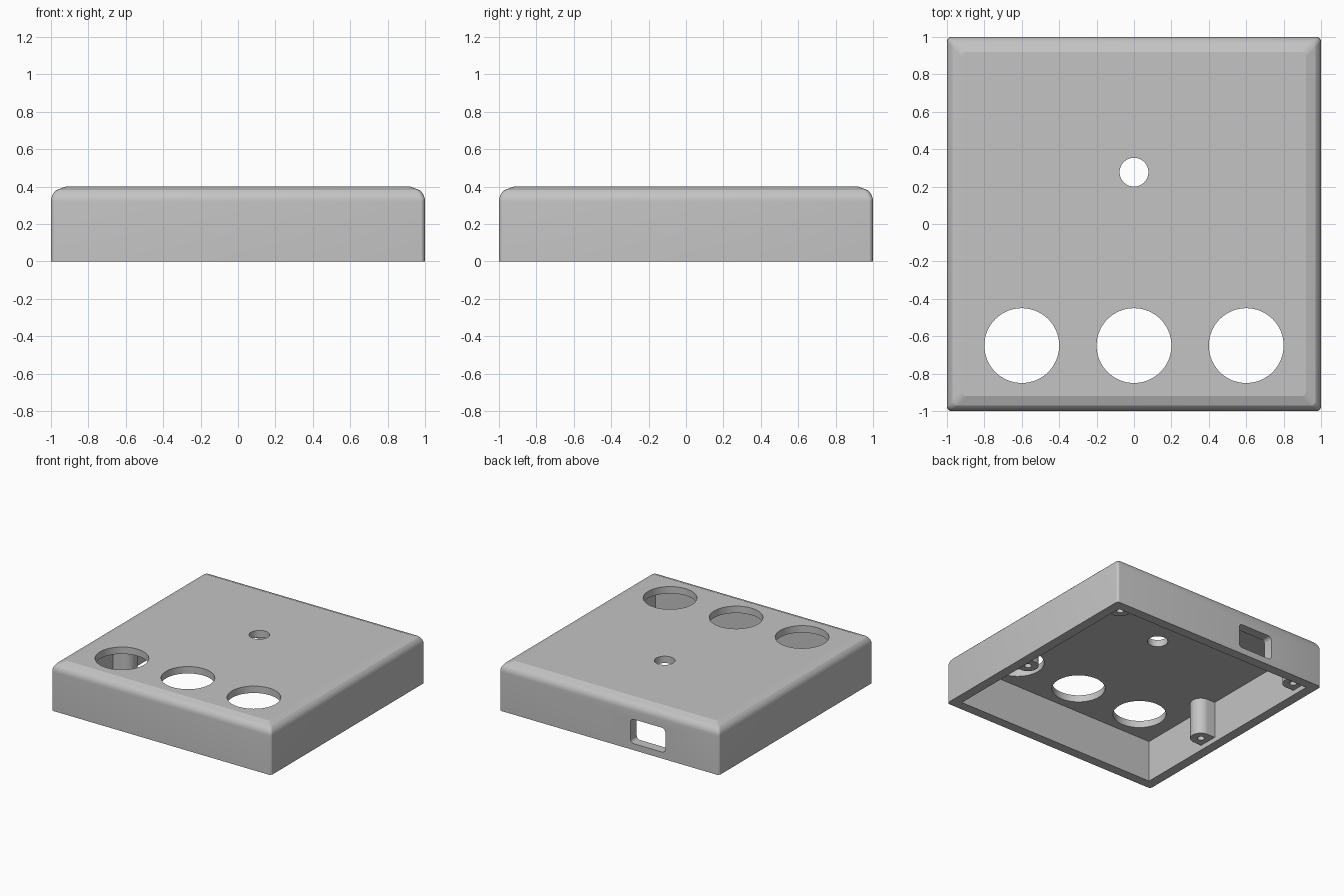
import bpy, bmesh
from math import sin, cos, pi, radians

cube = bpy.data.objects.get("Cube")
if cube:
    bpy.data.objects.remove(cube, do_unlink=True)

# Single plastic colour
GREY = (0.55, 0.55, 0.55, 1)
plastic = bpy.data.materials.new("grey_plastic")
plastic.use_nodes = True
plastic.diffuse_color = GREY
plastic.node_tree.nodes["Principled BSDF"].inputs["Base Color"].default_value = GREY


def loft(name, rings):
    """Closed solid through matching rings of 3D points."""
    bm = bmesh.new()
    loops = [[bm.verts.new(p) for p in ring] for ring in rings]
    n = len(loops[0])
    for a, b in zip(loops, loops[1:]):
        for i in range(n):
            j = (i + 1) % n
            bm.faces.new((a[i], a[j], b[j], b[i]))
    bm.faces.new(loops[0][::-1])
    bm.faces.new(loops[-1])
    bmesh.ops.recalc_face_normals(bm, faces=bm.faces)
    mesh = bpy.data.meshes.new(name)
    bm.to_mesh(mesh)
    bm.free()
    mesh.materials.append(plastic)
    obj = bpy.data.objects.new(name, mesh)
    bpy.context.collection.objects.link(obj)
    return obj


def rounded_rect(hw, hh, r, steps=4):
    pts = []
    for k, (sx, sy) in enumerate(((1, 1), (-1, 1), (-1, -1), (1, -1))):
        for s in range(steps + 1):
            a = (k + s / steps) * pi / 2
            pts.append((sx * (hw - r) + r * cos(a), sy * (hh - r) + r * sin(a)))
    return pts


def cylinder(name, x, y, r, z0, z1, n=64):
    circle = [(x + r * cos(2 * pi * i / n), y + r * sin(2 * pi * i / n)) for i in range(n)]
    return loft(name, [[(px, py, z) for px, py in circle] for z in (z0, z1)])


def activate(obj):
    bpy.ops.object.select_all(action='DESELECT')
    bpy.context.view_layer.objects.active = obj
    obj.select_set(True)


def cut(obj, cutter):
    cutter.hide_render = True
    activate(obj)
    mod = obj.modifiers.new("cut", 'BOOLEAN')
    mod.operation = 'DIFFERENCE'
    mod.solver = 'EXACT'
    mod.object = cutter
    bpy.ops.object.modifier_apply(modifier=mod.name)
    bpy.data.objects.remove(cutter, do_unlink=True)


def finish(obj):
    """Smooth curved sides, flat top and underside faces."""
    activate(obj)
    bpy.ops.object.shade_smooth_by_angle(angle=radians(18))
    for face in obj.data.polygons:
        if abs(face.normal.z) > 0.9:
            face.use_smooth = False


# Outer shell: rounded top edges ending in a flat band round the top
WALL, CEILING, FILLET = 0.92, 0.343, 0.08
profile = [(1, 0)]
for degrees in (0, 10, 20, 30, 40, 50, 90):
    a = radians(degrees)
    profile.append((1 - FILLET + FILLET * cos(a), 0.4 - FILLET + FILLET * sin(a)))
case = loft("case", [[(x, y, z) for x, y in rounded_rect(h, h, 0.025)] for h, z in profile])

# Open underside
square = ((WALL, WALL), (-WALL, WALL), (-WALL, -WALL), (WALL, -WALL))
cut(case, loft("cavity", [[(x, y, z) for x, y in square] for z in (-0.1, CEILING)]))

# Three large holes and one small hole in the top
for x in (-0.6, 0, 0.6):
    cut(case, cylinder("large_hole", x, -0.65, 0.2, 0.2, 0.5))
cut(case, cylinder("small_hole", 0, 0.277, 0.077, 0.2, 0.5))

# Rounded socket window in the back wall
window = rounded_rect(0.158, 0.1, 0.03)
cut(case, loft("window", [[(x - 0.354, y, z + 0.153) for x, z in window] for y in (0.8, 1.1)]))
finish(case)

# Screw posts, round inside and flat-sided where they join the side walls
R, POST_X = 0.08, 0.85
for side, sx in (("left", 1), ("right", -1)):
    for place, y in (("back", 0.85), ("middle", -0.23)):
        outline = [(WALL + 0.02, y - R), (WALL + 0.02, y + R)]
        for i in range(25):
            a = pi / 2 + pi * i / 24
            outline.append((POST_X + R * cos(a), y + R * sin(a)))
        post = loft(f"{place}_{side}_screw_post",
                    [[(sx * px, py, z) for px, py in outline] for z in (0.04, CEILING + 0.02)])
        cut(post, cylinder("screw_hole", sx * POST_X, y, 0.027, 0, 0.28, 24))
        finish(post)
